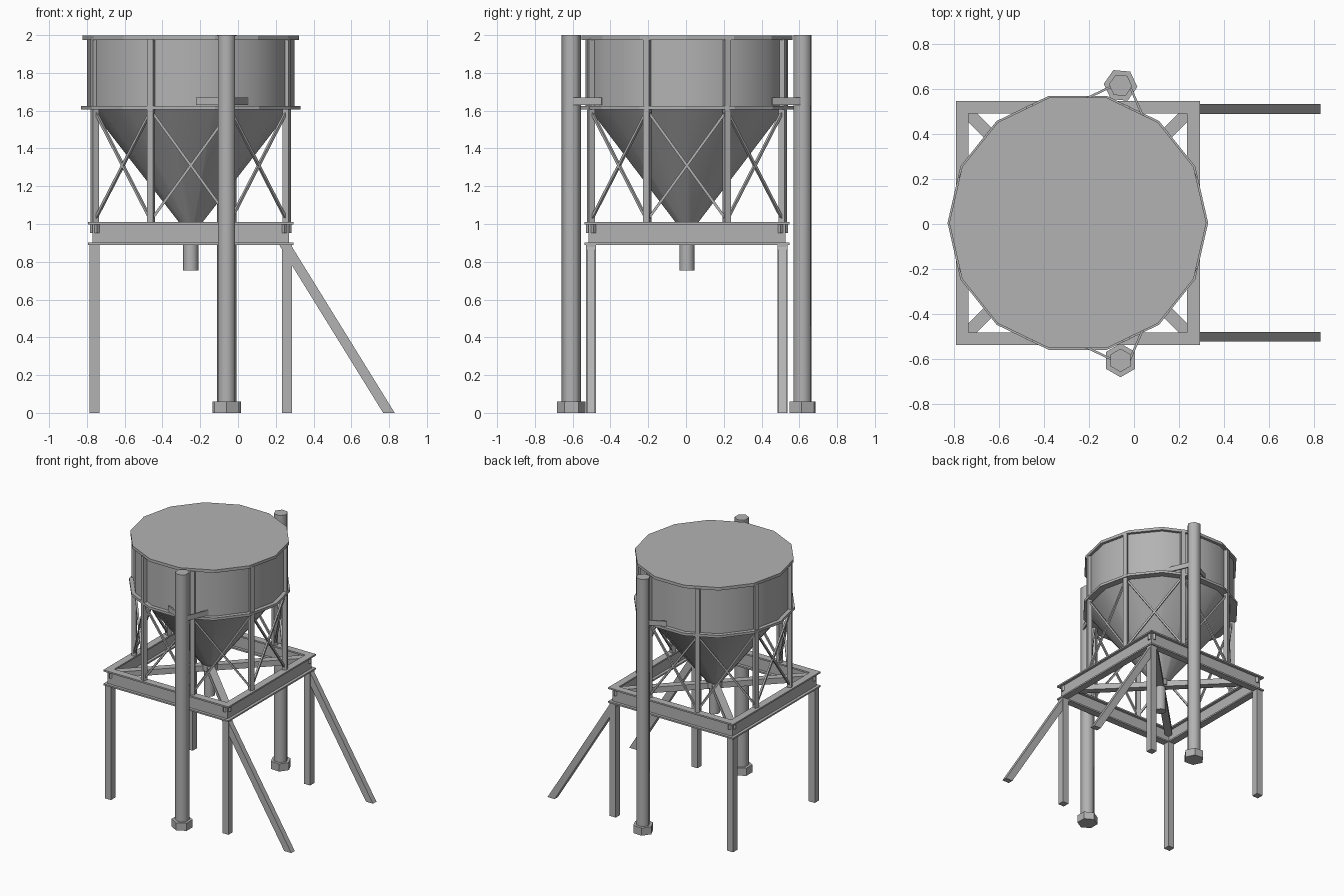
import bpy
from math import sin, cos, pi, radians
from mathutils import Vector, Matrix

if "Cube" in bpy.data.objects:
    bpy.data.objects.remove(bpy.data.objects["Cube"])

CX, CY = -0.25, 0.005      # hopper axis
HALF = 0.515               # platform beam centre line
SIDES = 14

steel = bpy.data.materials.new("grey steel")
steel.use_nodes = True
GREY = (0.45, 0.45, 0.45, 1)
steel.diffuse_color = GREY
steel.node_tree.nodes["Principled BSDF"].inputs["Base Color"].default_value = GREY


def finish(name, smooth=None):
    ob = bpy.context.object
    ob.name = name
    ob.data.materials.append(steel)
    if smooth:
        bpy.ops.object.shade_smooth_by_angle(angle=radians(smooth))
    return ob


def drum(name, x, y, z0, z1, r0, r1=None, sides=SIDES, turn=0, smooth=None):
    """Upright prism or cone whose first corner points along +x plus turn."""
    bpy.ops.mesh.primitive_cone_add(vertices=sides, radius1=r0, radius2=r0 if r1 is None else r1,
                                    depth=z1 - z0, location=(x, y, (z0 + z1) / 2))
    ob = finish(name, smooth)
    ob.data.transform(Matrix.Rotation(pi / 2 + turn, 4, 'Z'))
    return ob


def bar(name, a, b, width, height):
    """Box running from a to b; width is horizontal, height is across it."""
    a, b = Vector(a), Vector(b)
    d = (b - a).normalized()
    side = Vector((0, 0, 1)).cross(d)
    side = side.normalized() if side.length > 1e-4 else Vector((0, 1, 0))
    rot = Matrix((d, side, d.cross(side))).transposed().to_4x4()
    bpy.ops.mesh.primitive_cube_add(size=1)
    ob = finish(name)
    ob.data.transform(Matrix.Translation((a + b) / 2) @ rot @
                      Matrix.Diagonal(((b - a).length, width, height, 1)))
    return ob


def ring(angle, radius, z):
    return Vector((CX + radius * cos(angle), CY + radius * sin(angle), z))


# Hopper: tank, lid, girder ring, cone and spout
drum("tank", CX, CY, 1.61, 1.98, 0.55, smooth=40)
drum("lid", CX, CY, 1.975, 1.998, 0.572)
drum("girder_ring", CX, CY, 1.605, 1.625, 0.58)
drum("hopper_cone", CX, CY, 1.0, 1.61, 0.055, 0.53, smooth=40)
drum("cone_collar", CX, CY, 0.96, 1.01, 0.06, smooth=40)
drum("spout", CX, CY, 0.755, 1.0, 0.04, sides=12, smooth=40)

# Eight posts with crossed braces between neighbours
for i in range(8):
    a, b = radians(22.5 + 45 * i), radians(67.5 + 45 * i)
    post = drum("post", 0, 0, 1.0, 1.98, 0.024, sides=4, turn=pi / 4)
    post.rotation_euler.z = a
    post.location = ring(a, 0.55, 1.49)
    bar("cross_brace", ring(a, 0.55, 1.02), ring(b, 0.55, 1.6), 0.014, 0.014)
    bar("cross_brace", ring(b, 0.55, 1.02), ring(a, 0.55, 1.6), 0.014, 0.014)

# Platform: four I-beams mitred by overlap, and two diagonals
corners = [Vector((CX + sx * HALF, CY + sy * HALF, 0))
           for sx, sy in ((-1, -1), (1, -1), (1, 1), (-1, 1))]
for i in range(4):
    p, q = corners[i], corners[(i + 1) % 4]
    d = (q - p).normalized()
    for part, z, w, h, ext in (("top_flange", 1.004, 0.056, 0.012, 0.028),
                               ("web", 0.95, 0.012, 0.11, 0.006),
                               ("bottom_flange", 0.896, 0.056, 0.012, 0.028)):
        up = Vector((0, 0, z))
        bar("platform_" + part, p - d * ext + up, q + d * ext + up, w, h)
for i in range(2):
    up = Vector((0, 0, 0.975))
    bar("diagonal_beam", corners[i] + up, corners[i + 2] + up, 0.055, 0.045)

# Legs, and raking props on the left side
for sx in (-1, 1):
    for sy in (-1, 1):
        x, y = CX + sx * 0.51, CY + sy * 0.507
        bar("leg", (x, y, 0), (x, y, 0.893), 0.053, 0.053)
for sy in (-1, 1):
    y = CY + sy * 0.507
    prop = bar("raking_prop", (0.23, y, 0.92), (0.83, y, -0.05), 0.043, 0.052)
    # flatten the foot onto the ground and the head under the beam
    for v in prop.data.vertices:
        low = v.co.z < 0.4
        slide = (v.co.z - (0.0 if low else 0.89)) / 0.97
        v.co += Vector((0.6, 0, -0.97)) * slide

# Side pipes with foot collars and tank brackets
for sy, turn in ((-1, pi / 6), (1, radians(-5))):
    x, y = -0.06, 0.005 + sy * 0.612
    drum("side_pipe", x, y, 0, 2.0, 0.052, sides=6, turn=turn, smooth=65)
    drum("pipe_foot", x, y, 0, 0.06, 0.075, sides=6, turn=turn)
    bar("pipe_bracket", (x - 0.03, y, 1.65), (-0.22, CY + sy * 0.55, 1.65), 0.01, 0.04)
    bar("pipe_bracket", (x + 0.04, y, 1.65), (0.05, CY + sy * 0.45, 1.65), 0.01, 0.04)
